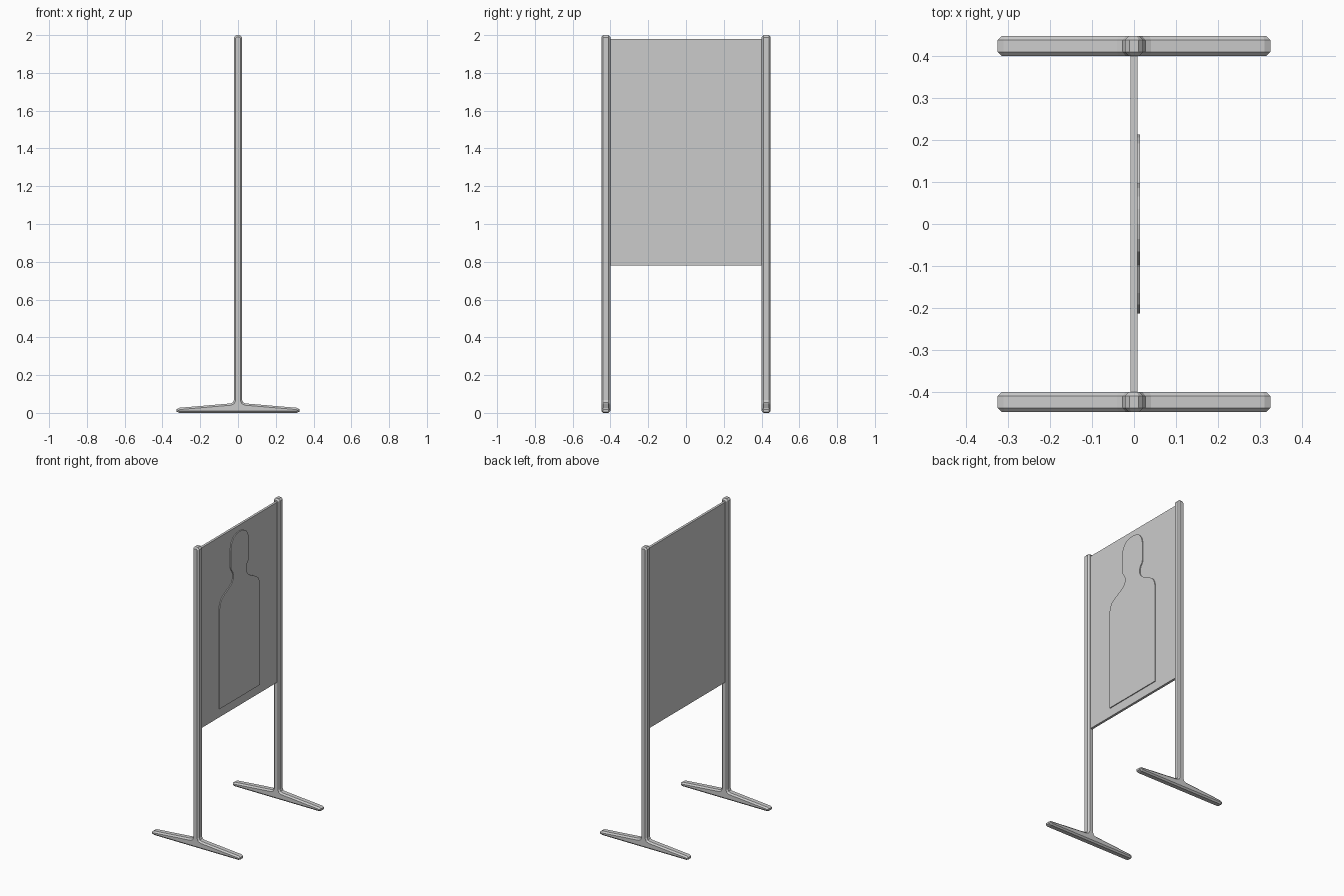
import bpy, bmesh

if "Cube" in bpy.data.objects:
    bpy.data.objects.remove(bpy.data.objects["Cube"])

def mirrored(half):
    # close a half outline (positive side, bottom to top) across the centre line
    return half + [(-u, v) for u, v in reversed(half) if u > 1e-6]

def extrude(name, outline, to3d, a, b, bevel=0.0):
    bm = bmesh.new()
    lo = [bm.verts.new(to3d(u, v, a)) for u, v in outline]
    hi = [bm.verts.new(to3d(u, v, b)) for u, v in outline]
    n = len(outline)
    caps = [bm.faces.new(lo), bm.faces.new(hi[::-1])]
    for i in range(n):
        j = (i + 1) % n
        bm.faces.new((lo[j], lo[i], hi[i], hi[j]))
    bmesh.ops.recalc_face_normals(bm, faces=bm.faces)
    if bevel:
        rim = list({e for f in caps for e in f.edges})
        bmesh.ops.bevel(bm, geom=rim, offset=bevel, segments=1,
                        affect='EDGES', profile=0.5)
    me = bpy.data.meshes.new(name)
    bm.to_mesh(me)
    bm.free()
    ob = bpy.data.objects.new(name, me)
    bpy.context.collection.objects.link(ob)
    return ob

# Two stands: tapered foot flowing into an upright post, chamfered rims
stand = mirrored([(0.311, 0), (0.325, 0.006), (0.325, 0.019), (0.311, 0.027),
                  (0.040, 0.050), (0.027, 0.056), (0.022, 0.068),
                  (0.022, 1.988), (0.011, 2.0)])
for side, y in (("left", -0.4245), ("right", 0.4245)):
    extrude(side + "_stand", stand, lambda u, v, w: (u, w, v),
            y - 0.024, y + 0.024, 0.0095)

# Flat backing board between the posts
board = mirrored([(0.404, 0.78), (0.404, 1.98)])
extrude("board", board, lambda u, v, w: (w, u, v), -0.008, 0.008)

# Raised silhouette on the +x face
figure = mirrored([(0.213, 0.838), (0.213, 1.505), (0.206, 1.535), (0.192, 1.560),
                   (0.165, 1.580), (0.103, 1.612), (0.082, 1.628), (0.070, 1.650),
                   (0.069, 1.680), (0.075, 1.697), (0.090, 1.717), (0.096, 1.735),
                   (0.096, 1.850), (0.086, 1.893), (0.066, 1.922), (0.036, 1.937),
                   (0.0, 1.942)])
extrude("target_silhouette", figure, lambda u, v, w: (w, u, v), 0.006, 0.014)
